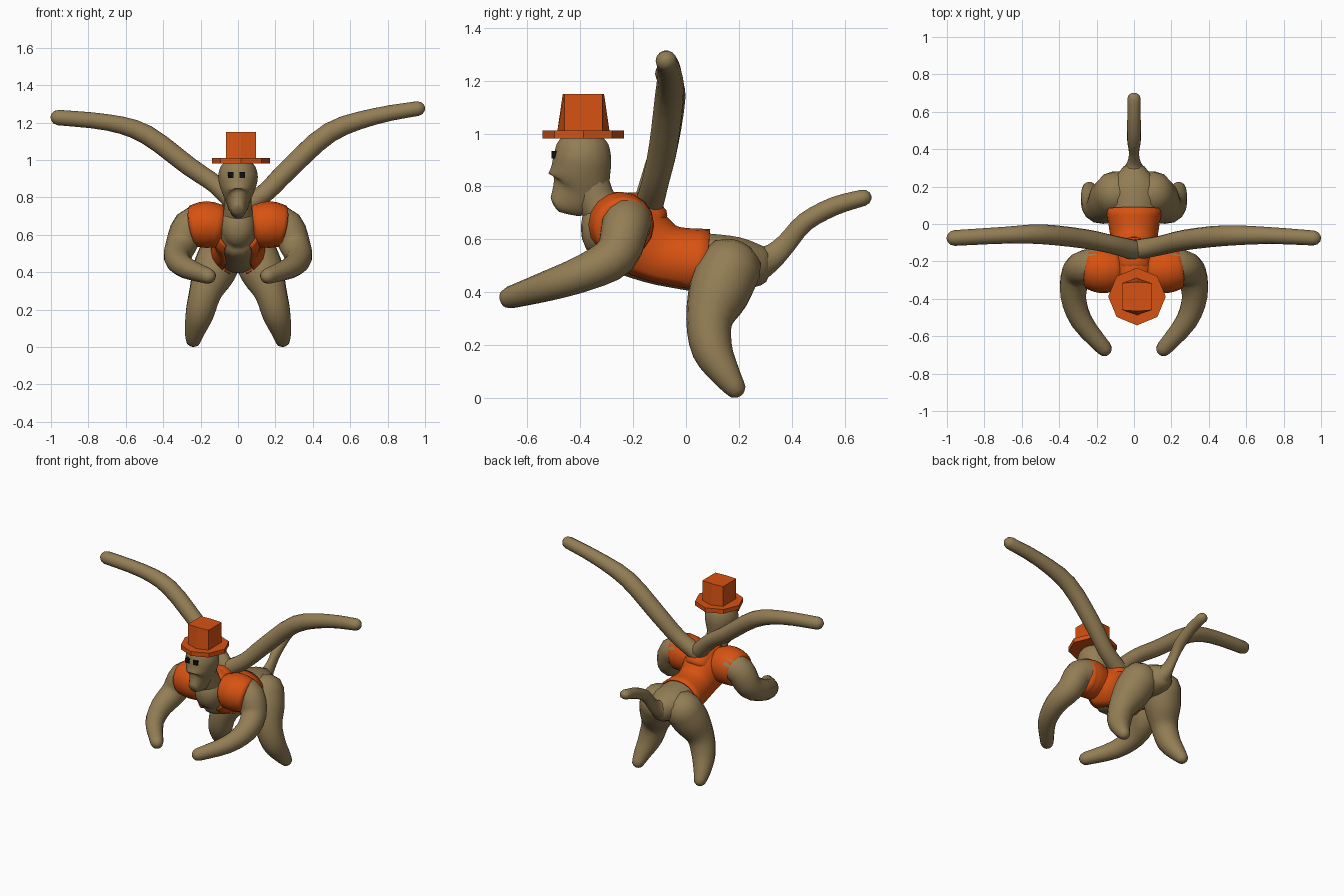
import bpy, bmesh, math
from mathutils import Vector

if "Cube" in bpy.data.objects:
    bpy.data.objects.remove(bpy.data.objects["Cube"])


def material(name, rgb):
    m = bpy.data.materials.new(name)
    m.diffuse_color = (*rgb, 1)
    m.use_nodes = True
    m.node_tree.nodes["Principled BSDF"].inputs["Base Color"].default_value = m.diffuse_color
    return m


FUR = material("fur_brown", (0.29, 0.205, 0.09))
CLOTH = material("cloth_orange", (0.68, 0.085, 0.006))
DARK = material("eye_black", (0.005, 0.005, 0.005))


def sample(pts, n=3):
    """Smooth curve through points (x, y, z, radius, side radius)."""
    pts = [tuple(p) if len(p) == 5 else (*p, p[3]) for p in pts]
    out = []
    for i in range(len(pts) - 1):
        a, b, c, d = pts[max(i - 1, 0)], pts[i], pts[i + 1], pts[min(i + 2, len(pts) - 1)]
        for k in range(n):
            t = k / n
            out.append(tuple(
                0.5 * (2 * q + (r - p) * t + (2 * p - 5 * q + 4 * r - s) * t * t
                       + (3 * q - p - 3 * r + s) * t ** 3)
                for p, q, r, s in zip(a, b, c, d)))
    return out + [pts[-1]]


def round_end(p, direction, k):
    res = []
    for deg in (35, 65, 86):
        a = math.radians(deg)
        c = Vector(p[:3]) + direction * p[3] * k * math.sin(a)
        res.append((*c, p[3] * math.cos(a), p[4] * math.cos(a)))
    return res


def add_object(name, bm, mat, smooth=True):
    bmesh.ops.recalc_face_normals(bm, faces=bm.faces)
    me = bpy.data.meshes.new(name)
    bm.to_mesh(me)
    bm.free()
    me.materials.append(mat)
    for f in me.polygons:
        f.use_smooth = smooth
    ob = bpy.data.objects.new(name, me)
    bpy.context.collection.objects.link(ob)
    return ob


def tube(name, path, mat, k0=1.0, k1=1.0, sides=14, caps=True, grow=0.0, cut=None):
    """Loft elliptical rings along a sampled path, with domed ends."""
    path = list(path)
    if caps:
        P = [Vector(p[:3]) for p in path]
        start = round_end(path[0], (P[0] - P[1]).normalized(), k0)[::-1]
        end = round_end(path[-1], (P[-1] - P[-2]).normalized(), k1)
        path = start + path + end
    P = [Vector(p[:3]) for p in path]
    bm = bmesh.new()
    rings, side = [], None
    for i, p in enumerate(path):
        t = (P[min(i + 1, len(P) - 1)] - P[max(i - 1, 0)]).normalized()
        if side is None:
            side = Vector((1, 0, 0)) if abs(t.x) < 0.8 else Vector((0, 1, 0))
        side = (side - t * side.dot(t)).normalized()
        up = t.cross(side)
        rings.append([bm.verts.new(P[i] + side * math.cos(a) * (p[4] + grow) + up * math.sin(a) * (p[3] + grow))
                      for a in (2 * math.pi * j / sides for j in range(sides))])
    for i, (a, b) in enumerate(zip(rings, rings[1:])):
        mid = (P[i] + P[i + 1]) / 2
        for j in range(sides):
            q = (a[j], a[(j + 1) % sides], b[(j + 1) % sides], b[j])
            c = sum((v.co for v in q), Vector()) / 4
            if cut and cut(c, mid):
                continue
            bm.faces.new(q)
    if caps:
        bm.faces.new(rings[0])
        bm.faces.new(rings[-1])
    return add_object(name, bm, mat)


# torso and tail
torso = sample([(0, .29, .50, .075, .07), (0, .2, .505, .105, .14), (0, .08, .51, .115, .135),
                (0, -.05, .525, .11, .115), (0, -.13, .555, .125, .11), (0, -.22, .61, .15, .125),
                (0, -.29, .64, .13, .11), (0, -.345, .645, .105, .085)])
tube("torso", torso, FUR, 0.4, 0.5)
tube("tail", sample([(0, .25, .5, .08, .09), (0, .32, .53, .052, .04), (0, .38, .585, .04, .027),
                     (0, .45, .665, .037), (0, .56, .725, .036), (0, .67, .757, .032, .036)]), FUR)

# open vest wrapped over the torso
vest = tube("vest", torso[6:20], CLOTH, caps=False, sides=20, grow=0.014,
            cut=lambda c, mid: c.z < mid.z and abs(c.x) < 0.065)
sol = vest.modifiers.new("thickness", 'SOLIDIFY')
sol.thickness = 0.012
tube("vest_collar", sample([(0, -.12, .66, .07, .08), (0, -.17, .70, .075, .09), (0, -.23, .715, .065, .09)]),
     CLOTH, 0.4, 0.4)

# paired limbs and vest shoulders
for s, label in ((1, "left"), (-1, "right")):
    def flip(pts):
        return sample([(p[0] * s, *p[1:]) for p in pts])
    tube(label + "_vest_shoulder", flip([(.10, -.245, .645, .115), (.17, -.245, .655, .125),
                                         (.24, -.235, .645, .112)]), CLOTH, 0.3, 0.12, 16)
    tube(label + "_arm", flip([(.18, -.22, .67, .095), (.26, -.23, .645, .092), (.305, -.265, .54, .083),
                               (.325, -.38, .475, .07), (.28, -.52, .425, .058),
                               (.16, -.665, .38, .042)]), FUR)
    tube(label + "_leg", flip([(.09, .17, .5, .12), (.13, .125, .4, .118), (.175, .088, .29, .088),
                               (.205, .1, .18, .077), (.23, .15, .09, .056),
                               (.238, .183, .042, .042)]), FUR, 0.8, 1)

# long thin wings
tube("left_wing", sample([(0, -.14, .73, .055), (.14, -.115, .82, .052), (.275, -.085, .955, .055),
                          (.49, -.062, 1.147, .055), (.73, -.062, 1.233, .045),
                          (.96, -.075, 1.275, .04)]), FUR)
tube("right_wing", sample([(0, -.14, .75, .055), (-.115, -.11, .865, .05), (-.26, -.08, .965, .052),
                           (-.49, -.055, 1.136, .053), (-.69, -.06, 1.20, .045),
                           (-.96, -.075, 1.227, .042)]), FUR)

# head and neck
tube("head", sample([(0, -.49, .735, .04, .035), (0, -.435, .77, .105, .055), (0, -.41, .81, .12, .078),
                     (0, -.398, .86, .115, .097), (0, -.392, .91, .112, .106),
                     (0, -.392, .96, .1, .095), (0, -.392, .985, .08, .075)]), FUR, 0.3, 0.1)
tube("neck", sample([(0, -.36, .82, .07), (0, -.335, .74, .075), (0, -.28, .66, .09)]), FUR)

# square eyes
for i, x in enumerate((-.038, .023)):
    bm = bmesh.new()
    bmesh.ops.create_cube(bm, size=0.03)
    bmesh.ops.translate(bm, verts=bm.verts, vec=(x, -.493, .92))
    add_object("eye_%d" % (i + 1), bm, DARK, False)

# hat: eight-sided brim and six-sided crown with a blunted top
bm = bmesh.new()
bmesh.ops.create_cone(bm, cap_ends=True, segments=8, radius1=.154, radius2=.154, depth=.03)
bmesh.ops.translate(bm, verts=bm.verts, vec=(.016, -.388, .997))
add_object("hat_brim", bm, CLOTH, False)
bm = bmesh.new()
levels = []
for z, tip in ((1.0, .1), (1.15, .078)):
    outline = [(.08, -.072), (.08, .072), (0, tip), (-.08, .072), (-.08, -.072), (0, -tip)]
    levels.append([bm.verts.new((.015 + x, -.388 + y, z)) for x, y in outline])
    bm.faces.new(levels[-1])
for j in range(6):
    k = (j + 1) % 6
    bm.faces.new((levels[0][j], levels[0][k], levels[1][k], levels[1][j]))
add_object("hat_crown", bm, CLOTH, False)
